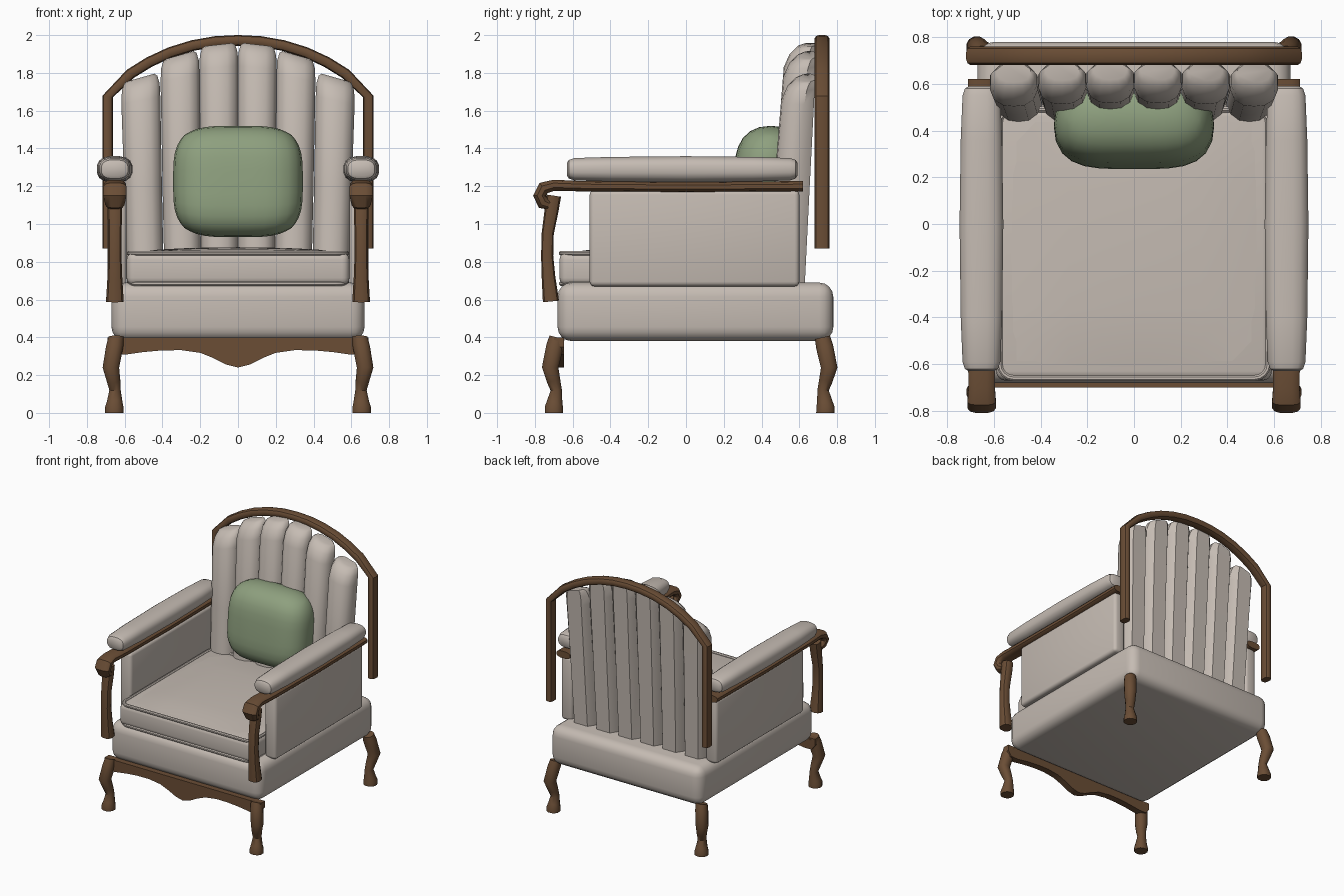
import bpy, bmesh, math
from mathutils import Vector

if "Cube" in bpy.data.objects:
    bpy.data.objects.remove(bpy.data.objects["Cube"])


def material(name, rgb):
    m = bpy.data.materials.new(name)
    m.diffuse_color = (*rgb, 1)
    m.use_nodes = True
    m.node_tree.nodes["Principled BSDF"].inputs["Base Color"].default_value = m.diffuse_color
    return m


FABRIC = material("beige_fabric", (0.56, 0.50, 0.45))
WOOD = material("brown_wood", (0.145, 0.075, 0.036))
GREEN = material("green_fabric", (0.27, 0.35, 0.21))


def finish(name, bm, mat, mirror=False, angle=35):
    bmesh.ops.recalc_face_normals(bm, faces=bm.faces)
    me = bpy.data.meshes.new(name)
    bm.to_mesh(me)
    bm.free()
    ob = bpy.data.objects.new(name, me)
    bpy.context.collection.objects.link(ob)
    me.materials.append(mat)
    bpy.ops.object.select_all(action='DESELECT')
    ob.select_set(True)
    bpy.context.view_layer.objects.active = ob
    bpy.ops.object.shade_smooth_by_angle(angle=math.radians(angle))
    if mirror:
        ob.modifiers.new("mirror", 'MIRROR')
    return ob


def soft_box(name, lo, hi, r, mat, seg=4, mirror=False):
    bm = bmesh.new()
    bmesh.ops.create_cube(bm, size=1)
    for v in bm.verts:
        v.co = [(a + b) / 2 + c * (b - a) for a, b, c in zip(lo, hi, v.co)]
    bmesh.ops.bevel(bm, geom=bm.edges[:], offset=r, segments=seg,
                    profile=0.5, affect='EDGES')
    return finish(name, bm, mat, mirror)


def loft(bm, rings, closed=False):
    vs = [[bm.verts.new(p) for p in ring] for ring in rings]
    n = len(vs[0])
    pairs = list(zip(vs, vs[1:])) + ([(vs[-1], vs[0])] if closed else [])
    for a, b in pairs:
        for i in range(n):
            j = (i + 1) % n
            bm.faces.new((a[i], a[j], b[j], b[i]))
    if not closed:
        bm.faces.new(vs[0][::-1])
        bm.faces.new(vs[-1])


def sweep(name, path, sizes, side, mat, n=12, power=0.75, mirror=False, closed=False):
    """Tube along a path; sizes are half-widths (along side, across side)."""
    pts = [Vector(p) for p in path]
    side = Vector(side)
    if len(sizes) == 1:
        sizes = sizes * len(pts)
    rings = []
    for i, p in enumerate(pts):
        if closed:
            t = pts[(i + 1) % len(pts)] - pts[i - 1]
        else:
            t = pts[min(i + 1, len(pts) - 1)] - pts[max(i - 1, 0)]
        across = side.cross(t).normalized()
        ring = []
        for k in range(n):
            a = 2 * math.pi * (k + 0.5) / n
            c, s = math.cos(a), math.sin(a)
            ring.append(p + side * (sizes[i][0] * math.copysign(abs(c) ** power, c))
                        + across * (sizes[i][1] * math.copysign(abs(s) ** power, s)))
        rings.append(ring)
    bm = bmesh.new()
    loft(bm, rings, closed)
    return finish(name, bm, mat, mirror)


# Upholstered base and arm side panels
soft_box("seat_base", (-0.67, -0.68, 0.38), (0.67, 0.78, 0.69), 0.075, FABRIC)
soft_box("side_panel", (0.59, -0.51, 0.67), (0.69, 0.60, 1.18), 0.025, FABRIC, 3, True)

# Seat cushion with a slight crown, and piping round its edges
soft_box("seat_cushion", (-0.59, -0.67, 0.675), (0.59, 0.5, 0.85), 0.04, FABRIC)
bm = bmesh.new()
N = 8
grid = [[bm.verts.new((0.56 * (2 * i / N - 1), -0.645 + 1.14 * j / N,
                       0.845 + 0.032 * (math.sin(math.pi * i / N)
                                        * math.sin(math.pi * j / N)) ** 0.5))
         for i in range(N + 1)] for j in range(N + 1)]
for j in range(N):
    for i in range(N):
        bm.faces.new((grid[j][i], grid[j][i + 1], grid[j + 1][i + 1], grid[j + 1][i]))
finish("cushion_crown", bm, FABRIC)


def rounded_loop(x, y0, y1, z, r):
    out = []
    for cx, cy, start in ((x - r, y1 - r, 0), (-x + r, y1 - r, 90),
                          (-x + r, y0 + r, 180), (x - r, y0 + r, 270)):
        for k in range(5):
            a = math.radians(start + 22.5 * k)
            out.append((cx + r * math.cos(a), cy + r * math.sin(a), z))
    return out


for label, z in (("top", 0.845), ("bottom", 0.685)):
    sweep(label + "_piping", rounded_loop(0.575, -0.66, 0.49, z, 0.06),
          [(0.013, 0.013)], (0, 0, 1), FABRIC, 8, 1, closed=True)

# Arm pads
ys = [-0.63, -0.62, -0.59, -0.4, 0, 0.36, 0.55, 0.58, 0.59]
pad = [(0.055, 0.035), (0.072, 0.05), (0.082, 0.06), (0.09, 0.066), (0.095, 0.07),
       (0.09, 0.066), (0.082, 0.06), (0.072, 0.05), (0.055, 0.035)]
sweep("arm_pad", [(0.653, y, 1.29) for y in ys], pad, (1, 0, 0), FABRIC, 16, 0.75, True)

# Wooden arm rails ending in a curled scroll
rail = [(0.62, 1.20), (0, 1.195), (-0.55, 1.2), (-0.70, 1.205), (-0.755, 1.19),
        (-0.775, 1.15), (-0.755, 1.11), (-0.725, 1.10)]
rs = [(0.06, 0.028)] * 3 + [(0.058, 0.03), (0.062, 0.035), (0.063, 0.035),
                            (0.052, 0.035), (0.045, 0.025)]
sweep("arm_rail", [(0.652, y, z) for y, z in rail], rs, (1, 0, 0), WOOD, 12, 0.7, True)

# Curved front arm posts
post = [(-0.70, 1.15), (-0.712, 1.07), (-0.732, 0.95), (-0.735, 0.83),
        (-0.728, 0.72), (-0.715, 0.59)]
sweep("front_arm_post", [(0.652, y, z) for y, z in post],
      [(0.04, 0.04), (0.04, 0.038), (0.036, 0.033), (0.036, 0.033), (0.04, 0.037),
       (0.048, 0.044)], (1, 0, 0), WOOD, 12, 0.75, True)

# Bent wooden back frame
half = [(0.69, 0.87), (0.69, 1.675), (0.57, 1.795), (0.47, 1.857), (0.36, 1.908),
        (0.24, 1.945), (0.12, 1.966), (0, 1.972)]
arch = half + [(-x, z) for x, z in half[-2::-1]]
sweep("back_frame", [(x, 0.72, z) for x, z in arch], [(0.04, 0.029)],
      (0, 1, 0), WOOD, 12, 0.7)

# Fluted back: three padded channels, mirrored
SECTION = [(-0.45, 0), (0, -0.03), (0.45, 0), (0.82, 0.14), (1, 0.4), (1, 0.7), (0.6, 1),
           (-0.6, 1), (-1, 0.7), (-1, 0.4), (-0.82, 0.14)]
for label, cx, top, slope in (("inner", 0.102, 1.95, 0.08), ("middle", 0.307, 1.895, 0.2),
                              ("outer", 0.515, 1.775, 0.2)):
    rings = []
    for z, inset, w in ((0.68, 0, 0.94), (1.2, 0, 0.97), (top - 0.12, 0, 1),
                        (top - 0.05, 0.15, 0.97), (top - 0.01, 0.38, 0.85),
                        (top, 0.55, 0.7)):
        f = 0.44 + 0.08 * (z - 0.8)
        b = 0.63 + 0.05 * (z - 0.7)
        c = cx * (0.95 + 0.05 * min(1, (z - 0.68) / 1.0))
        rings.append([(c + u * w * 0.103, f + (b - f) * (inset + t * (1 - inset)),
                       z - (slope * u * 0.103 if z > top - 0.2 else 0))
                      for u, t in SECTION])
    bm = bmesh.new()
    loft(bm, rings)
    finish(label + "_back_channel", bm, FABRIC, True, 40)

# Throw pillow: squared outline, puffed front and back, leaning on the back
bm = bmesh.new()
N = 14
for sign in (-1, 1):
    g = []
    for j in range(N + 1):
        row = []
        for i in range(N + 1):
            u = math.sin(math.pi / 2 * (2 * i / N - 1))
            v = math.sin(math.pi / 2 * (2 * j / N - 1))
            t = max(0, (1 - u ** 4) * (1 - v ** 4)) ** 0.45
            zz = 0.295 * v * (1 - 0.17 * u ** 4)
            row.append(bm.verts.new((0.343 * u * (1 - 0.17 * v ** 4),
                                     0.42 + sign * 0.175 * t + 0.1 * zz, 1.225 + zz)))
        g.append(row)
    for j in range(N):
        for i in range(N):
            bm.faces.new((g[j][i], g[j][i + 1], g[j + 1][i + 1], g[j + 1][i]))
bmesh.ops.remove_doubles(bm, verts=bm.verts, dist=0.0005)
finish("throw_pillow", bm, GREEN, angle=60)

# Cabriole legs: (outward x, outward y, z, radius)
LEG = [(0, 0, 0.40, 0.042), (0.008, 0.012, 0.35, 0.047), (0.028, 0.036, 0.24, 0.045),
       (0.014, 0.018, 0.17, 0.037), (0.006, 0.004, 0.12, 0.031),
       (0.008, 0.012, 0.06, 0.042), (0.01, 0.016, 0.03, 0.05), (0.01, 0.016, 0, 0.05)]
for label, y0, s in (("front", -0.683, -1), ("rear", 0.722, 1)):
    sweep(label + "_leg", [(0.645 + dx, y0 + s * dy, z) for dx, dy, z, r in LEG],
          [(r, r) for *_, r in LEG], (1, 0, 0), WOOD, 12, 0.9, True)

# Shaped front apron
lower = [(0.69, 0.35), (0.66, 0.31), (0.60, 0.308), (0.50, 0.322), (0.40, 0.331), (0.30, 0.332),
         (0.20, 0.318), (0.13, 0.29), (0.06, 0.255), (0, 0.24)]
outline = lower + [(-x, z) for x, z in lower[-2::-1]] + [(-0.69, 0.40), (0.69, 0.40)]
bm = bmesh.new()
face = bm.faces.new([bm.verts.new((x, -0.70, z)) for x, z in outline])
ext = bmesh.ops.extrude_face_region(bm, geom=[face])
for v in ext["geom"]:
    if isinstance(v, bmesh.types.BMVert):
        v.co.y += 0.055
if not face.is_valid or len(bm.faces) < len(outline) + 2:
    bm.faces.new([v for v in bm.verts if v.co.y < -0.69])
finish("front_apron", bm, WOOD)
